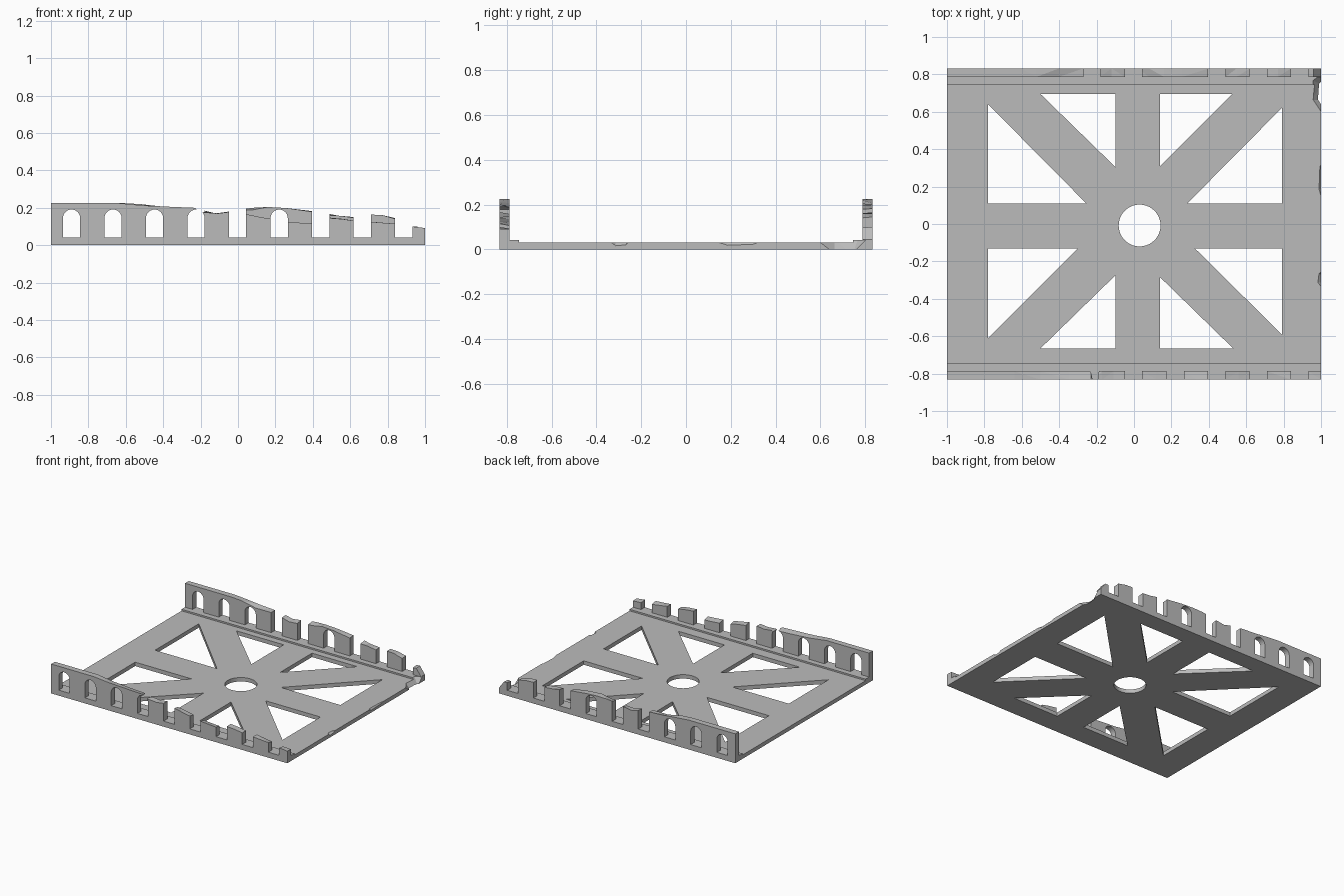
import bpy, bmesh, math, random
from mathutils import Vector

random.seed(4)
cube = bpy.data.objects.get("Cube")
if cube:
    bpy.data.objects.remove(cube, do_unlink=True)

stone = bpy.data.materials.new("grey stone")
stone.use_nodes = True
GREY = (0.5, 0.5, 0.5, 1)
stone.diffuse_color = GREY
stone.node_tree.nodes["Principled BSDF"].inputs["Base Color"].default_value = GREY


def finish(bm, name):
    bmesh.ops.recalc_face_normals(bm, faces=bm.faces)
    mesh = bpy.data.meshes.new(name)
    bm.to_mesh(mesh)
    bm.free()
    mesh.materials.append(stone)
    obj = bpy.data.objects.new(name, mesh)
    bpy.context.collection.objects.link(obj)
    return obj


def add_prism(bm, points, along):
    face = bm.faces.new([bm.verts.new(p) for p in points])
    ext = bmesh.ops.extrude_face_region(bm, geom=[face])
    moved = [v for v in ext["geom"] if isinstance(v, bmesh.types.BMVert)]
    bmesh.ops.translate(bm, verts=moved, vec=Vector(along))


def cut(target, bm):
    cutter = finish(bm, "cutter")
    cutter.hide_render = True
    mod = target.modifiers.new("cut", "BOOLEAN")
    mod.operation, mod.solver, mod.object = "DIFFERENCE", "EXACT", cutter
    bpy.context.view_layer.objects.active = target
    bpy.ops.object.modifier_apply(modifier=mod.name)
    bpy.data.objects.remove(cutter, do_unlink=True)


# Deck: cross-section with a raised kerb on both sides
FLOOR, SILL, OUT, WALL, KERB = 0.03, 0.042, 0.832, 0.787, 0.745
half = [(OUT, 0), (OUT, SILL), (KERB, SILL), (KERB, FLOOR)]
section = half + [(-y, z) for y, z in reversed(half)]
bm = bmesh.new()
add_prism(bm, [(-1, y, z) for y, z in section], (2, 0, 0))
deck = finish(bm, "deck")

# Openings between the eight spokes: corner, leg along x, leg along y
triangles = [
    (-0.10, 0.695, -0.40, -0.39), (0.14, 0.695, 0.385, -0.385),
    (-0.78, 0.11, 0.525, 0.53), (0.79, 0.11, -0.505, 0.51),
    (-0.78, -0.13, 0.48, -0.48), (0.79, -0.13, -0.465, -0.46),
    (-0.10, -0.665, -0.40, 0.39), (0.14, -0.665, 0.39, 0.38)]
bm = bmesh.new()
for x, y, dx, dy in triangles:
    add_prism(bm, [(x, y, -0.1), (x + dx, y, -0.1), (x, y + dy, -0.1)], (0, 0, 0.3))
# Round centre hole
ring = [math.tau * i / 40 for i in range(40)]
add_prism(bm, [(0.03 + 0.112 * math.cos(a), -0.008 + 0.112 * math.sin(a), -0.1)
               for a in ring], (0, 0, 0.3))
cut(deck, bm)

# Broken chips along the open end: y from, y to, depth, lowest z
for y0, y1, depth, low in [(-0.37, -0.23, 0.035, 0.008), (0.05, 0.39, 0.025, 0.008),
                           (0.56, 0.82, 0.055, -0.03)]:
    bm = bmesh.new()
    w = y1 - y0
    for p in [(1.01, y0, 0.05), (1.01, y1, 0.05), (1 - depth, y0 + 0.4 * w, 0.045),
              (1 - depth * 0.8, y0 + 0.8 * w, 0.045), (1.01, y0 + 0.4 * w, low),
              (1.01, y0 + 0.7 * w, low + 0.004)]:
        bm.verts.new(p)
    bmesh.ops.convex_hull(bm, input=bm.verts)
    cut(deck, bm)


# Parapet wall with a ruined top edge, pierced by nine arches
def parapet(name, side, profile, open_arches):
    bm = bmesh.new()
    loops = []
    for x, z in profile:
        rough = 0 if x < -0.6 else min(0.012, z * 0.1)
        inner = z + random.uniform(-rough, rough * 0.3)
        loops.append([bm.verts.new(p) for p in (
            (x, side * OUT, SILL), (x, side * OUT, z),
            (x, side * WALL, inner), (x, side * WALL, SILL))])
    for a, b in zip(loops, loops[1:]):
        for i in range(4):
            j = (i + 1) % 4
            bm.faces.new([a[i], a[j], b[j], b[i]])
    bm.faces.new(loops[0])
    bm.faces.new(loops[-1])
    bmesh.ops.triangulate(bm, faces=bm.faces)
    wall = finish(bm, name)

    cutters = bmesh.new()
    r, spring = 0.046, 0.145
    for i in range(9):
        cx = -0.89 + i * 0.222
        if i in open_arches:
            top = [(cx + r, 0.4), (cx - r, 0.4)]
        else:
            arc = [math.pi * k / 12 for k in range(13)]
            top = [(cx + r * math.cos(a), spring + r * math.sin(a)) for a in arc]
        outline = [(cx - r, 0)] + [(cx + r, 0)] + top
        add_prism(cutters, [(x, side * 0.7, z) for x, z in outline], (0, side * 0.2, 0))
    cut(wall, cutters)


parapet("front_parapet", -1,
        [(-1, 0.225), (-0.64, 0.225), (-0.5, 0.212), (-0.35, 0.205), (-0.23, 0.2),
         (-0.205, 0.175), (-0.17, 0.175), (-0.11, 0.17), (-0.03, 0.18), (0.05, 0.165),
         (0.12, 0.15), (0.18, 0.14), (0.27, 0.125), (0.33, 0.12), (0.4, 0.115),
         (0.49, 0.145), (0.56, 0.14), (0.62, 0.13), (0.71, 0.125), (0.84, 0.115),
         (0.93, 0.1), (1, 0.092)],
        {4, 5, 6, 7, 8})
parapet("back_parapet", 1,
        [(-1, 0.225), (-0.61, 0.225), (-0.52, 0.218), (-0.4, 0.206), (-0.27, 0.198),
         (-0.18, 0.185), (-0.12, 0.17), (-0.05, 0.18), (0.02, 0.193), (0.08, 0.2),
         (0.16, 0.202), (0.26, 0.197), (0.4, 0.182), (0.49, 0.167), (0.55, 0.155),
         (0.62, 0.15), (0.71, 0.162), (0.77, 0.16), (0.84, 0.145), (0.93, 0.1),
         (0.96, 0.1), (1, 0.045)],
        {3, 4, 6, 7, 8})
